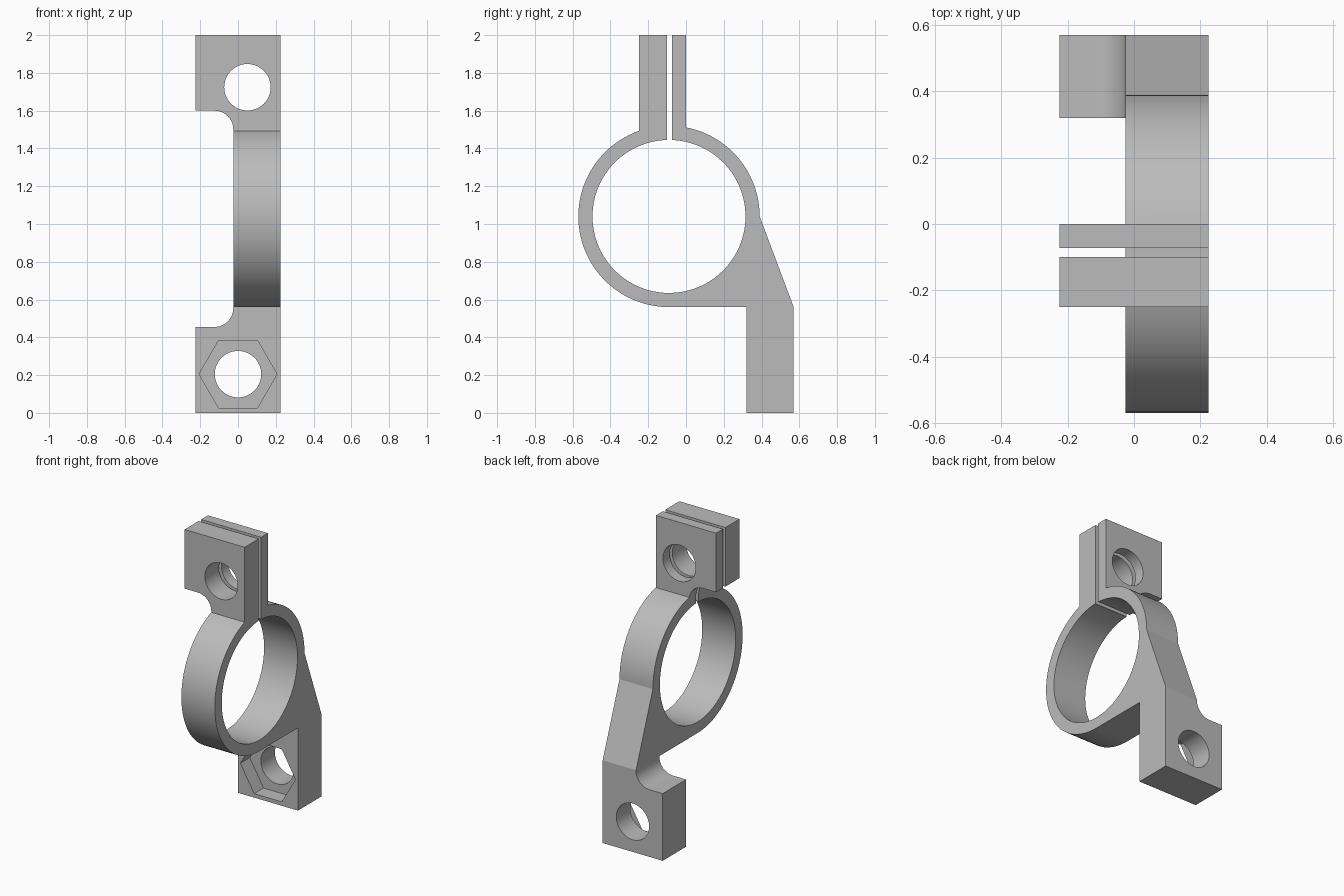
import bpy, bmesh
from math import sin, cos, pi, asin, acos, radians
from mathutils import Vector

cube = bpy.data.objects.get("Cube")
if cube:
    bpy.data.objects.remove(cube, do_unlink=True)

grey = bpy.data.materials.new("plain grey")
grey.use_nodes = True
COLOUR = (0.5, 0.5, 0.5, 1)
grey.diffuse_color = COLOUR
grey.node_tree.nodes["Principled BSDF"].inputs["Base Color"].default_value = COLOUR


def arc(cu, cv, r, start, end, n):
    """Points along an arc, both ends included."""
    step = (end - start) / n
    return [(cu + r * cos(start + i * step), cv + r * sin(start + i * step))
            for i in range(n + 1)]


def prism(name, points, axis, low, high):
    """Extrude a closed profile along x (profile in y, z) or y (profile in x, z)."""
    place = (lambda u, v: (low, u, v)) if axis == "x" else (lambda u, v: (u, low, v))
    bm = bmesh.new()
    face = bm.faces.new([bm.verts.new(place(u, v)) for u, v in points])
    new = bmesh.ops.extrude_face_region(bm, geom=[face])["geom"]
    shift = Vector((high - low, 0, 0)) if axis == "x" else Vector((0, high - low, 0))
    bmesh.ops.translate(bm, vec=shift,
                        verts=[g for g in new if isinstance(g, bmesh.types.BMVert)])
    bmesh.ops.recalc_face_normals(bm, faces=bm.faces)
    mesh = bpy.data.meshes.new(name)
    bm.to_mesh(mesh)
    bm.free()
    mesh.materials.append(grey)
    obj = bpy.data.objects.new(name, mesh)
    bpy.context.collection.objects.link(obj)
    return obj


# Ring, clamp ears, gusset and foot as one side profile
CY, CZ, R_IN, R_OUT = -0.09, 1.04, 0.405, 0.48
SLOT_FRONT, SLOT_BACK, EAR_FRONT, EAR_BACK = -0.1, -0.073, -0.25, 0.0
FOOT_FRONT, FOOT_BACK, FOOT_TOP = 0.32, 0.57, 0.56


def angle_at(y, r):
    return acos((y - CY) / r)


profile = [(EAR_FRONT, 2), (SLOT_FRONT, 2)]
profile += arc(CY, CZ, R_IN, angle_at(SLOT_FRONT, R_IN), 2 * pi + angle_at(SLOT_BACK, R_IN), 96)
profile += [(SLOT_BACK, 2), (EAR_BACK, 2)]
profile += arc(CY, CZ, R_OUT, angle_at(EAR_BACK, R_OUT), 0, 24)
profile += [(FOOT_BACK, FOOT_TOP), (FOOT_BACK, 0), (FOOT_FRONT, 0), (FOOT_FRONT, FOOT_TOP)]
profile += arc(CY, CZ, R_OUT, -pi / 2, angle_at(EAR_FRONT, R_OUT) - 2 * pi, 48)
bracket = prism("clamp_bracket", profile, "x", -0.225, 0.225)

# Side relief with rounded corners, bolt holes and nut pocket
FILLET, EDGE, LOW, HIGH = 0.1, -0.025, 0.455, 1.6
relief = [(-0.5, LOW)]
relief += arc(EDGE - FILLET, LOW + FILLET, FILLET, -pi / 2, 0, 12)
relief += arc(EDGE - FILLET, HIGH - FILLET, FILLET, 0, pi / 2, 12)
relief += [(-0.5, HIGH)]
cutters = [
    prism("relief_cutter", relief, "y", -1, 1),
    prism("ear_hole_cutter", arc(0.05, 1.724, 0.123, 0, 2 * pi, 48)[:-1], "y", -0.5, 0.2),
    prism("foot_hole_cutter", arc(0, 0.205, 0.123, 0, 2 * pi, 48)[:-1], "y", 0.2, 0.7),
    prism("nut_pocket_cutter", arc(0, 0.205, 0.206, 0, 2 * pi, 6)[:-1], "y", 0.2, FOOT_FRONT + 0.1),
]
for cutter in cutters:
    cutter.hide_render = True
    cut = bracket.modifiers.new(cutter.name, "BOOLEAN")
    cut.operation = "DIFFERENCE"
    cut.solver = "EXACT"
    cut.object = cutter

# Bake the cuts and discard the cutters
bpy.context.view_layer.update()
graph = bpy.context.evaluated_depsgraph_get()
result = bpy.data.meshes.new_from_object(bracket.evaluated_get(graph))
bracket.modifiers.clear()
bracket.data = result
for cutter in cutters:
    bpy.data.objects.remove(cutter, do_unlink=True)

# Smooth curved walls, crisp edges
bpy.ops.object.select_all(action="DESELECT")
bracket.select_set(True)
bpy.context.view_layer.objects.active = bracket
bpy.ops.object.shade_smooth_by_angle(angle=radians(15))
weighted = bracket.modifiers.new("weighted_normals", "WEIGHTED_NORMAL")
weighted.keep_sharp = True
